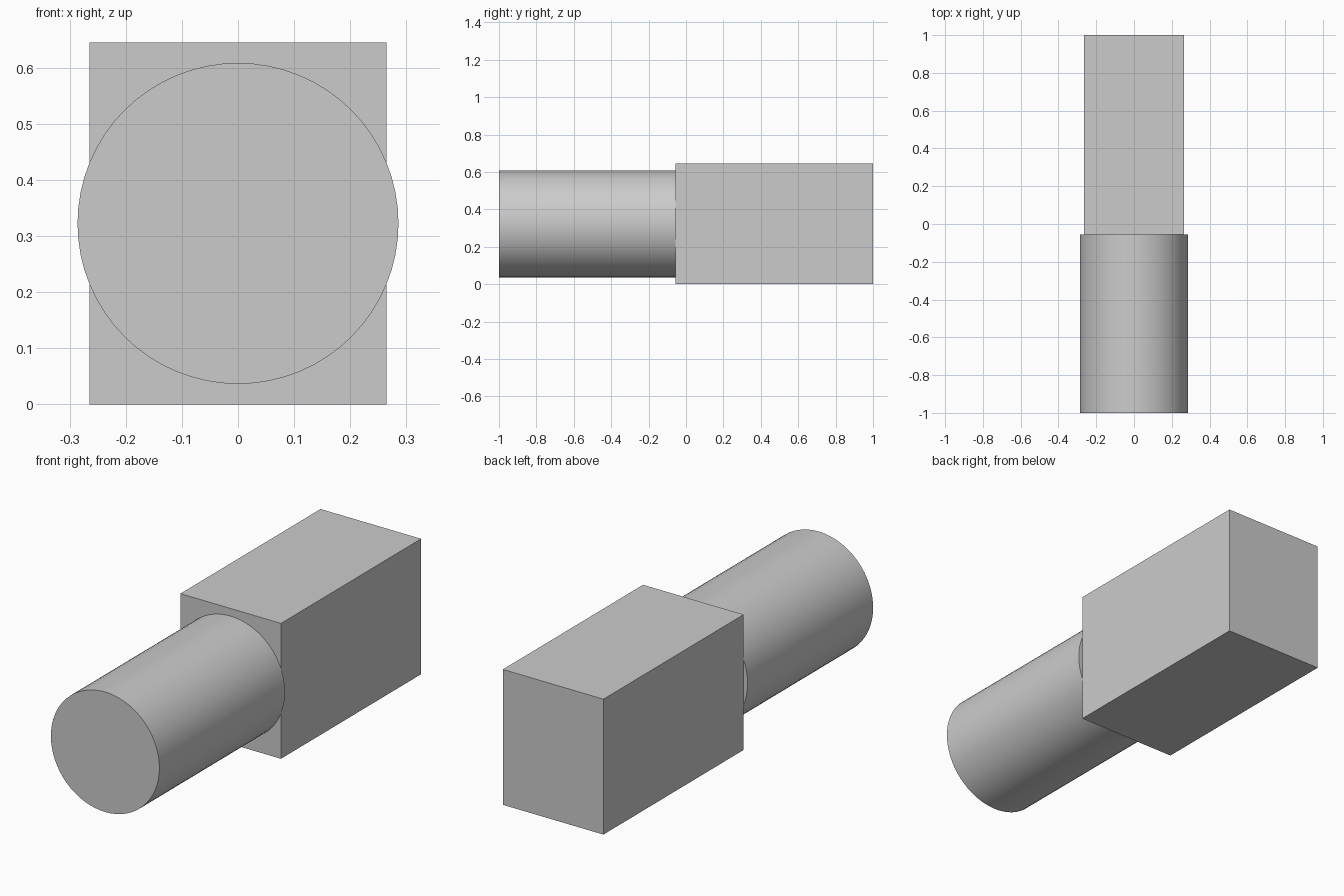
import bpy
import math

cube = bpy.data.objects.get("Cube")
if cube:
    bpy.data.objects.remove(cube, do_unlink=True)

# Overall layout
HALF_WIDTH, HEIGHT = 0.265, 0.645
RADIUS = 0.286
FRONT, JOINT, BACK = -1.0, -0.055, 1.0

grey = bpy.data.materials.new("plain grey")
grey.use_nodes = True
colour = (0.6, 0.6, 0.6, 1)
grey.diffuse_color = colour
grey.node_tree.nodes["Principled BSDF"].inputs["Base Color"].default_value = colour


def finish(name):
    obj = bpy.context.object
    obj.name = name
    obj.data.materials.append(grey)
    return obj


# Rectangular block at the back
bpy.ops.mesh.primitive_cube_add(size=1, location=(0, (JOINT + BACK) / 2, HEIGHT / 2))
block = finish("rear_block")
block.scale = (2 * HALF_WIDTH, BACK - JOINT, HEIGHT)
bpy.ops.object.transform_apply(location=False, rotation=False, scale=True)

# Round shaft at the front, butted against the block
bpy.ops.mesh.primitive_cylinder_add(
    vertices=64, radius=RADIUS, depth=JOINT - FRONT,
    location=(0, (FRONT + JOINT) / 2, HEIGHT / 2), rotation=(math.pi / 2, 0, 0))
finish("front_shaft")
bpy.ops.object.shade_smooth_by_angle(angle=math.radians(30))
